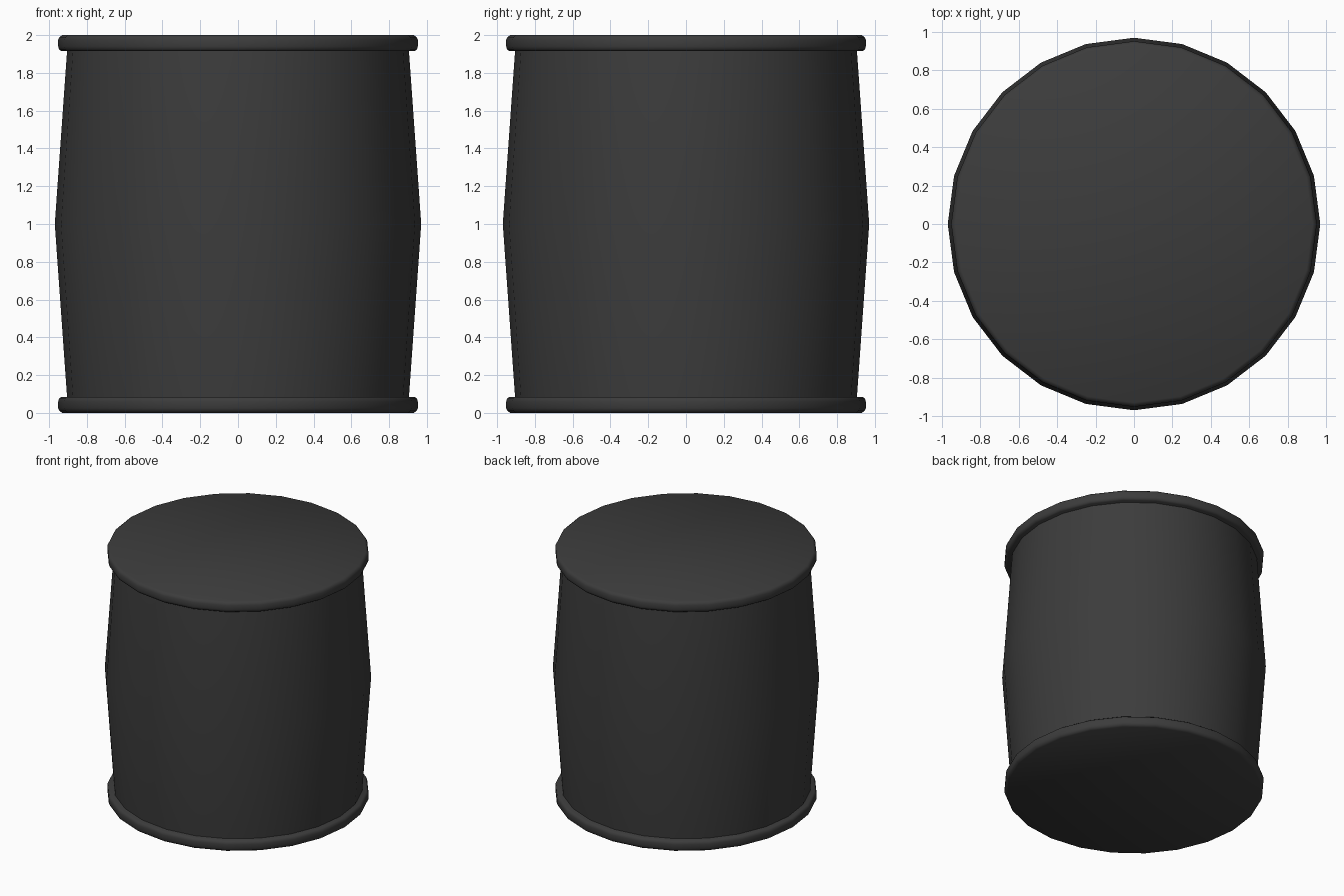
import bpy, bmesh, math

if "Cube" in bpy.data.objects:
    bpy.data.objects.remove(bpy.data.objects["Cube"])

SIDES = 24

dark = bpy.data.materials.new("dark_grey")
dark.diffuse_color = (0.045, 0.045, 0.045, 1)
dark.use_nodes = True
dark.node_tree.nodes["Principled BSDF"].inputs["Base Color"].default_value = dark.diffuse_color


def lathe(name, profile):
    """Closed solid from (radius, z) rings, capped at both ends."""
    bm = bmesh.new()
    rings = []
    for r, z in profile:
        rings.append([bm.verts.new((r * math.cos(2 * math.pi * i / SIDES),
                                    r * math.sin(2 * math.pi * i / SIDES), z))
                      for i in range(SIDES)])
    for a, b in zip(rings, rings[1:]):
        for i in range(SIDES):
            j = (i + 1) % SIDES
            bm.faces.new((a[i], a[j], b[j], b[i]))
    bm.faces.new(rings[0][::-1])
    bm.faces.new(rings[-1])
    bmesh.ops.recalc_face_normals(bm, faces=bm.faces)
    mesh = bpy.data.meshes.new(name)
    bm.to_mesh(mesh)
    bm.free()
    obj = bpy.data.objects.new(name, mesh)
    bpy.context.collection.objects.link(obj)
    mesh.materials.append(dark)
    bpy.ops.object.select_all(action='DESELECT')
    obj.select_set(True)
    bpy.context.view_layer.objects.active = obj
    bpy.ops.object.shade_smooth_by_angle(angle=math.radians(40))
    return obj


# Bulging body, widest at mid height
lathe("barrel_body", [(0.905, 0.085), (0.97, 1.0), (0.905, 1.915)])

# Rounded rims, mirrored top and bottom
rim = [(0.93, 0.0), (0.945, 0.01), (0.952, 0.025), (0.952, 0.06),
       (0.948, 0.075), (0.935, 0.085)]
lathe("bottom_rim", rim)
lathe("top_rim", [(r, 2 - z) for r, z in reversed(rim)])
